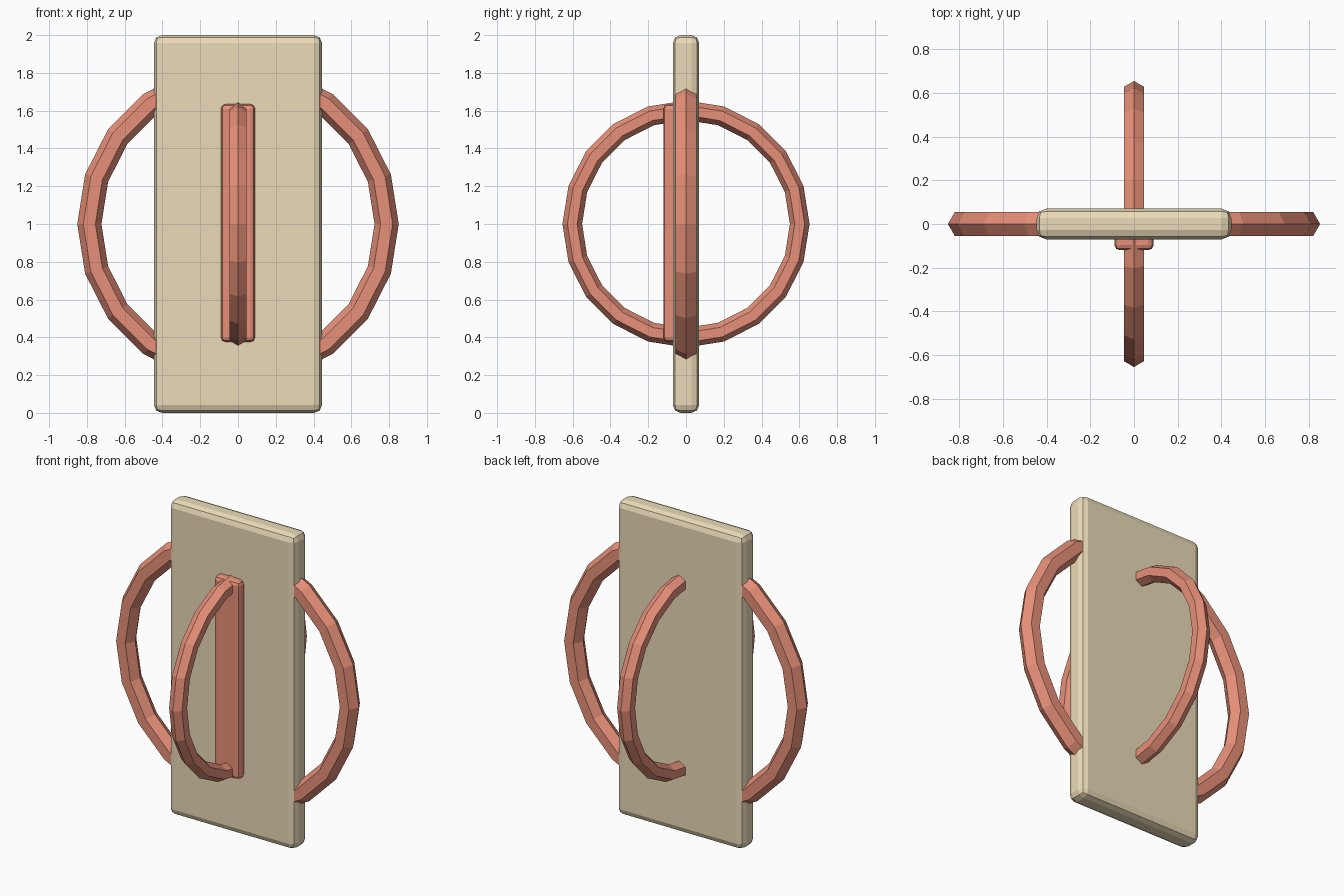
import bpy
from math import radians

if "Cube" in bpy.data.objects:
    bpy.data.objects.remove(bpy.data.objects["Cube"])


def material(name, rgb):
    mat = bpy.data.materials.new(name)
    mat.diffuse_color = (*rgb, 1)
    mat.use_nodes = True
    mat.node_tree.nodes["Principled BSDF"].inputs["Base Color"].default_value = mat.diffuse_color
    return mat


tan = material("tan", (0.83, 0.71, 0.48))
red = material("red", (0.80, 0.28, 0.19))


def bevelled_box(name, size, loc, bevel, mat):
    bpy.ops.mesh.primitive_cube_add(size=1, location=loc)
    ob = bpy.context.object
    ob.name = name
    ob.scale = size
    bpy.ops.object.transform_apply(location=False, rotation=False, scale=True)
    mod = ob.modifiers.new("bevel", 'BEVEL')
    mod.width = bevel
    mod.segments = 2
    ob.data.materials.append(mat)


def ring(name, major, minor, rot):
    bpy.ops.mesh.primitive_torus_add(
        major_segments=20, minor_segments=6, major_radius=major,
        minor_radius=minor, location=(0, 0, 1), rotation=rot)
    ob = bpy.context.object
    ob.name = name
    ob.data.materials.append(red)


# Upright slab
bevelled_box("slab", (0.89, 0.14, 2.0), (0, 0, 1), 0.042, tan)
# Raised strip on the front face
bevelled_box("front_strip", (0.18, 0.08, 1.26), (0, -0.08, 1.005), 0.025, red)
# Two crossed low-poly rings passing through the slab
ring("side_ring", 0.787, 0.064, (radians(90), 0, 0))
ring("front_back_ring", 0.602, 0.052, (0, radians(90), 0))
